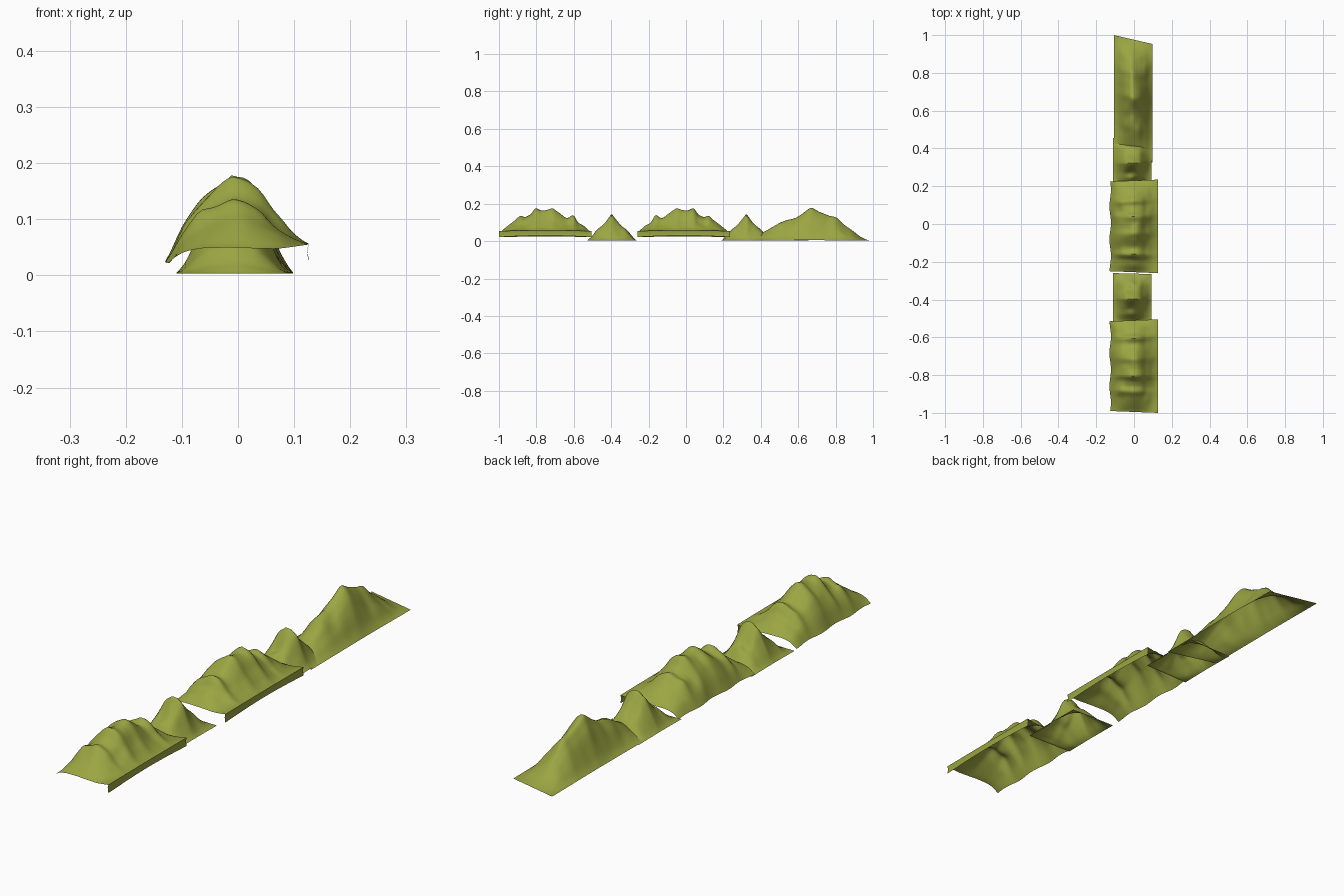
import bpy, bmesh, math
from mathutils import Vector, noise

if "Cube" in bpy.data.objects:
    bpy.data.objects.remove(bpy.data.objects["Cube"])

grass = bpy.data.materials.new("olive_green")
grass.diffuse_color = (0.33, 0.38, 0.055, 1)
grass.use_nodes = True
grass.node_tree.nodes["Principled BSDF"].inputs["Base Color"].default_value = grass.diffuse_color


def interp(pts, t):
    """Smooth-ish interpolation through (position, value) pairs."""
    if t <= pts[0][0]:
        return pts[0][1]
    for (a, va), (b, vb) in zip(pts, pts[1:]):
        if t <= b:
            return va + (vb - va) * (t - a) / (b - a)
    return pts[-1][1]


def soft(pts, t, r):
    return sum(interp(pts, t + d * r) for d in (-1, 0, 1)) / 3


def hill(name, corners, ridge, cross, base, bumps=(), skirt=False, mirror=None,
         rough=0.008, nx=28, ny=56):
    """Open terrain sheet: ridge line along y, cross shape along x.
    corners: (x0, x1, y front left, front right, back left, back right)."""
    x0, x1, fl, fr, bl, br = corners
    bm = bmesh.new()
    rows = []
    for j in range(ny + 1):
        v = j / ny
        row = []
        for i in range(nx + 1):
            u = i / nx
            x = x0 + (x1 - x0) * u
            f, b = fl + (fr - fl) * u, bl + (br - bl) * u
            y = f + (b - f) * v
            s = u * 2 - 1
            lo = interp(base, s)
            edge = min(1, 6 * min(v, 1 - v)) * min(1, 5 * min(u, 1 - u))
            z = lo + max(0, soft(ridge, v, 0.012) - lo) * soft(cross, s, 0.04)
            z += edge * rough * noise.noise(Vector((x * 22, y * 16, 3)))
            for bx, by, br_, bh in bumps:
                z += edge * bh * math.exp(-((x - bx) ** 2 + (y - by) ** 2) / br_ ** 2)
            # gently wavy left edge
            xx = x + (1 - u) ** 4 * 0.004 * math.sin(v * 17) if skirt else x
            yy = y if mirror is None else mirror - y
            row.append(bm.verts.new((xx, yy, max(z, 0))))
        if skirt:  # short turned-down side on the right
            top = row[-1].co
            row.append(bm.verts.new((top.x - 0.003, top.y, top.z - 0.012)))
            row.append(bm.verts.new((top.x, top.y, 0.022 + 0.008 * math.sin(v * math.pi))))
        rows.append(row)
    for a, b in zip(rows, rows[1:]):
        for i in range(len(a) - 1):
            q = (a[i], a[i + 1], b[i + 1], b[i])
            bm.faces.new(q if mirror is None else q[::-1])
    me = bpy.data.meshes.new(name)
    bm.to_mesh(me)
    bm.free()
    me.materials.append(grass)
    ob = bpy.data.objects.new(name, me)
    bpy.context.collection.objects.link(ob)
    bpy.ops.object.select_all(action='DESELECT')
    ob.select_set(True)
    bpy.context.view_layer.objects.active = ob
    bpy.ops.object.shade_smooth_by_angle(angle=math.radians(50))


# Long ridge with four summits, used twice (second one mirrored along y)
long_ridge = [(0, .047), (.08, .078), (.16, .112), (.22, .140), (.28, .124), (.34, .138),
              (.39, .180), (.46, .168), (.52, .166), (.58, .178), (.66, .150), (.72, .128),
              (.76, .125), (.81, .144), (.86, .100), (.93, .080), (1, .048)]
long_cross = [(-1, 0), (-.8, .34), (-.5, .66), (-.3, .84), (-.08, 1), (.1, .97),
              (.3, .80), (.5, .50), (.75, .20), (1, .0)]
long_base = [(-1, .021), (-.75, .038), (-.5, .048), (-.1, .050), (.1, .046), (.5, .046), (1, .055)]
long_corners = (-.126, .126, -.99, -1.0, -.515, -.505)
long_bumps = [(.075, -.80, .035, .010), (-.07, -.88, .03, .008), (-.07, -.68, .04, .010)]
hill("front_ridge", long_corners, long_ridge, long_cross, long_base, long_bumps, True)
hill("middle_ridge", long_corners, long_ridge, long_cross, long_base, long_bumps, True,
     mirror=-.765)

# Small steep hill, used twice
small_ridge = [(0, 0), (.1, .022), (.2, .062), (.3, .086), (.4, .115), (.5, .150),
               (.6, .115), (.68, .090), (.78, .068), (.9, .026), (1, 0)]
small_cross = [(-1, 0), (-.85, .12), (-.6, .50), (-.35, .82), (-.05, 1), (.15, .97),
               (.4, .78), (.6, .45), (.85, .1), (1, 0)]
flat = [(-1, .003), (1, .003)]
small_corners = (-.110, .092, -.53, -.535, -.26, -.265)
small_bumps = [(-.02, -.345, .022, -.016), (-.02, -.445, .022, -.014), (.04, -.40, .02, .008)]
hill("front_small_hill", small_corners, small_ridge, small_cross, flat, small_bumps)
hill("back_small_hill", small_corners, small_ridge, small_cross, flat, small_bumps,
     mirror=-.075)

# Tall back mountain on a skewed base
tall_ridge = [(0, 0), (.09, .045), (.17, .075), (.25, .105), (.35, .120), (.43, .148),
              (.51, .184), (.58, .160), (.66, .138), (.72, .128), (.8, .085), (.88, .045),
              (.94, .018), (1, 0)]
tall_cross = [(-1, 0), (-.8, .16), (-.6, .44), (-.4, .72), (-.1, 1), (.1, .94),
              (.35, .76), (.6, .48), (.8, .18), (1, 0)]
hill("back_mountain", (-.107, .098, .38, .325, 1.0, .953), tall_ridge, tall_cross,
     flat, [(-.05, .72, .03, -.012), (.04, .76, .03, -.012), (-.06, .60, .03, .008)])
